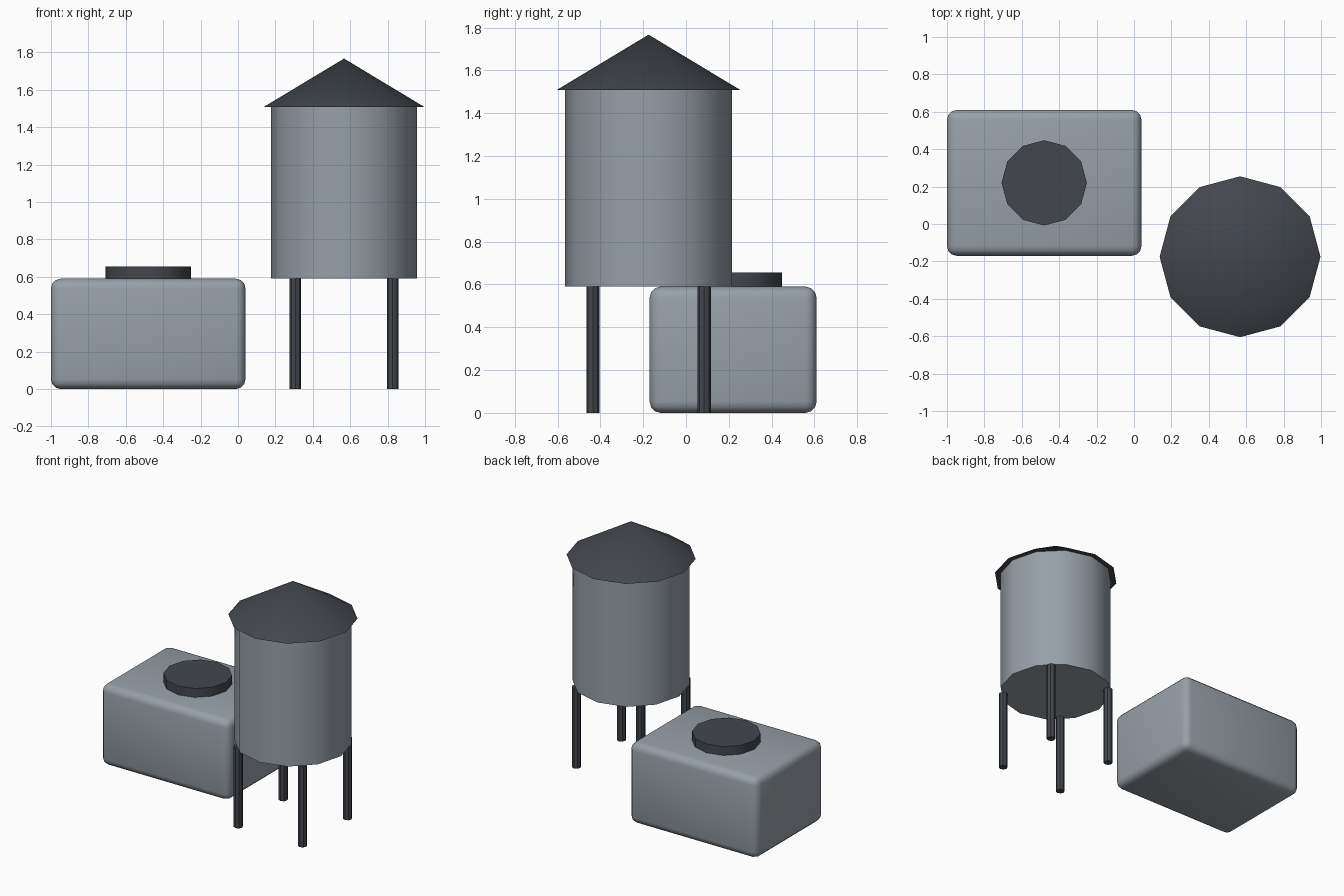
import bpy
from math import radians

cube = bpy.data.objects.get("Cube")
if cube:
    bpy.data.objects.remove(cube, do_unlink=True)


def material(name, rgb):
    mat = bpy.data.materials.new(name)
    mat.use_nodes = True
    mat.diffuse_color = (*rgb, 1)
    mat.node_tree.nodes["Principled BSDF"].inputs["Base Color"].default_value = (*rgb, 1)
    return mat


light_metal = material("light grey metal", (0.31, 0.35, 0.39))
dark_metal = material("dark grey metal", (0.055, 0.063, 0.075))


def finish(name, mat, angle=40):
    obj = bpy.context.object
    obj.name = obj.data.name = name
    obj.data.materials.append(mat)
    bpy.ops.object.shade_smooth_by_angle(angle=radians(angle))
    return obj


def tube(name, mat, x, y, bottom, top, radius, sides=12, tip=None):
    """Upright cylinder, or a cone when tip gives the top radius."""
    bpy.ops.mesh.primitive_cone_add(
        vertices=sides, radius1=radius, radius2=radius if tip is None else tip,
        depth=top - bottom, location=(x, y, (bottom + top) / 2))
    return finish(name, mat)


# Air conditioning unit: rounded box with a fan cap on top
UNIT_X, UNIT_Y, DECK = -0.48, 0.22, 0.59
bpy.ops.mesh.primitive_cube_add(size=1, location=(UNIT_X, UNIT_Y, DECK / 2))
box = bpy.context.object
box.scale = (1.04, 0.78, DECK)
bpy.ops.object.transform_apply(location=False, rotation=False, scale=True)
bevel = box.modifiers.new("rounded edges", "BEVEL")
bevel.width = 0.052
bevel.segments = 3
bpy.ops.object.modifier_apply(modifier=bevel.name)
finish("unit_housing", light_metal)
tube("fan_cap", dark_metal, UNIT_X, UNIT_Y, DECK, 0.655, 0.228)

# Water tank: drum, conical roof and four legs
TANK_X, TANK_Y, EAVES = 0.567, -0.175, 1.508
tube("tank_drum", light_metal, TANK_X, TANK_Y, DECK, EAVES, 0.39)
tube("tank_roof", dark_metal, TANK_X, TANK_Y, EAVES, 1.767, 0.43, tip=0)
for side, sx in (("left", 1), ("right", -1)):
    for end, sy in (("front", -1), ("back", 1)):
        tube(f"tank_leg_{end}_{side}", dark_metal,
             TANK_X + sx * 0.26, TANK_Y + sy * 0.26, 0, DECK, 0.031, sides=8)
